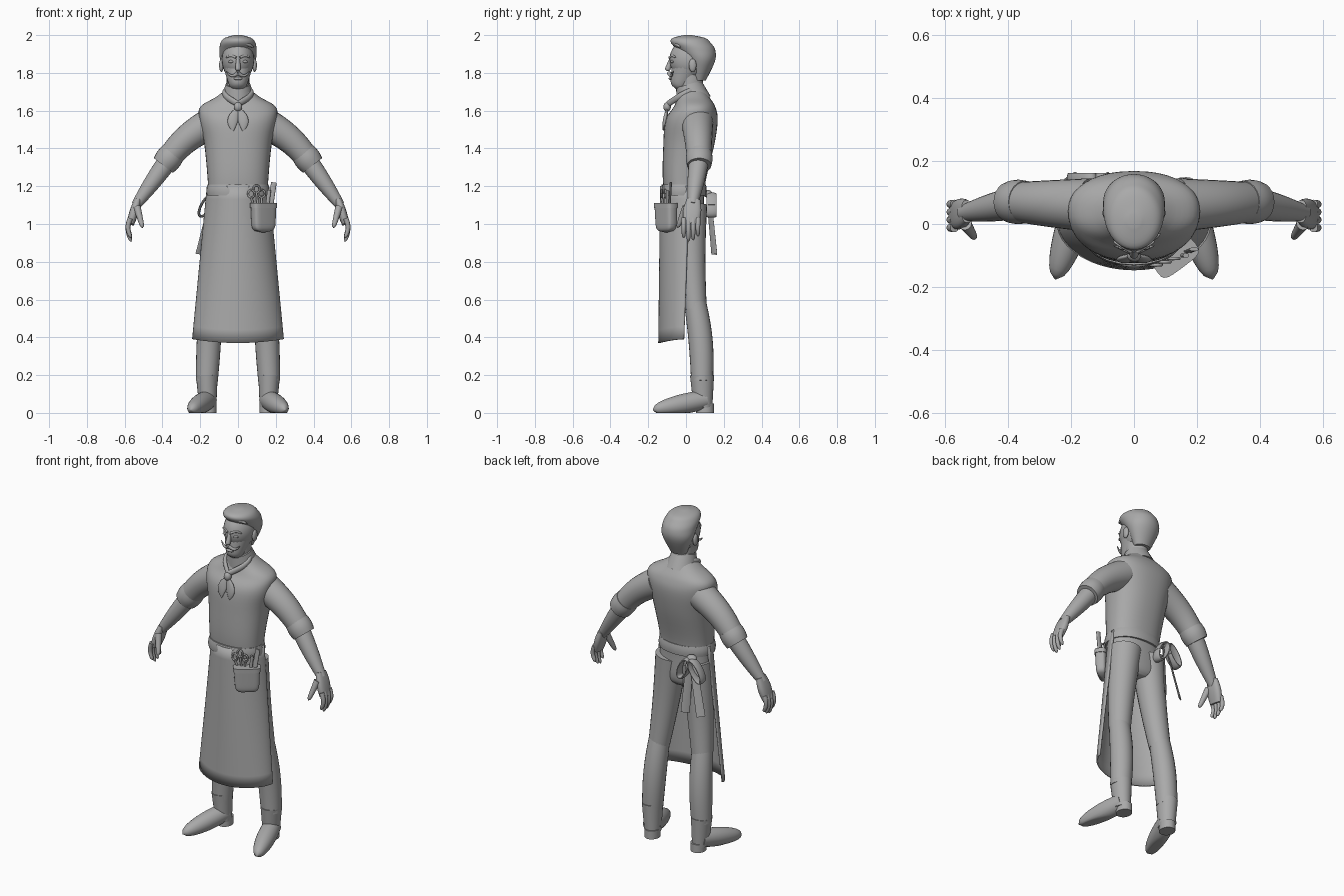
import bpy, bmesh, math
from mathutils import Vector

cube = bpy.data.objects.get("Cube")
if cube:
    bpy.data.objects.remove(cube)

SIDEWAYS, DEPTH, UP = Vector((1, 0, 0)), Vector((0, 1, 0)), Vector((0, 0, 1))
DIAGONAL = Vector((-.6, .8, 0))

grey = bpy.data.materials.new("plain_grey")
grey.use_nodes = True
grey.diffuse_color = (.4, .4, .4, 1)
grey.node_tree.nodes["Principled BSDF"].inputs["Base Color"].default_value = grey.diffuse_color


def finish(name, bm, mirror=False):
    """Turn a bmesh into a smooth grey object, optionally mirrored across the body."""
    bmesh.ops.recalc_face_normals(bm, faces=bm.faces)
    mesh = bpy.data.meshes.new(name)
    bm.to_mesh(mesh)
    bm.free()
    mesh.materials.append(grey)
    part = bpy.data.objects.new(name, mesh)
    bpy.context.collection.objects.link(part)
    bpy.ops.object.select_all(action='DESELECT')
    part.select_set(True)
    bpy.context.view_layer.objects.active = part
    bpy.ops.object.shade_smooth_by_angle(angle=math.radians(50))
    if mirror:
        part.modifiers.new("other_side", 'MIRROR').use_mirror_merge = False
    return part


def superellipse(angle, power):
    return [math.copysign(abs(f(angle)) ** (2 / power), f(angle)) for f in (math.cos, math.sin)]


def skin(name, rows, ref=DEPTH, power=2, mirror=False, sides=24, level=False):
    """Skin rows of (centre, width, depth), set across the path or level."""
    bm = bmesh.new()
    rings = []
    for i, (centre, width, depth) in enumerate(rows):
        along = UP if level else rows[min(i + 1, len(rows) - 1)][0] - rows[max(i - 1, 0)][0]
        along = along.normalized()
        v = (ref - along * ref.dot(along)).normalized()
        u = along.cross(v)
        ring = []
        for k in range(sides):
            c, s = superellipse(math.tau * k / sides, power)
            point = centre + u * width * c + v * depth * s
            point.z = max(point.z, 0)
            ring.append(bm.verts.new(point))
        rings.append(ring)
    for low, high in zip(rings, rings[1:]):
        for k in range(sides):
            n = (k + 1) % sides
            bm.faces.new((low[k], low[n], high[n], high[k]))
    bm.faces.new(rings[0])
    bm.faces.new(rings[-1])
    return finish(name, bm, mirror)


def limb(name, start, end, r_start, r_end, bend=(0, 0, 0), bulge=0, flat=1, blunt=False, steps=16, **options):
    """A tapered limb that bows along 'bend', swells by 'bulge' and may have a rounded tip."""
    start, end, bend = Vector(start), Vector(end), Vector(bend)
    rows = []
    for i in range(steps + 1):
        t = i / steps
        swell = math.sin(math.pi * t)
        radius = r_start + (r_end - r_start) * t + bulge * swell
        if blunt:
            radius *= math.sqrt(1.01 - t ** 12)
        rows.append((start.lerp(end, t) + bend * swell, radius, radius * flat))
    return skin(name, rows, **options)


def layers(name, profile, power=2, steps=5):
    """Level rings through (height, depth centre, half width, half depth), smoothly interpolated."""
    padded = [profile[0]] + profile + [profile[-1]]
    rows = []
    for i in range(len(profile) - 1):
        for k in range(steps + (i == len(profile) - 2)):
            t = k / steps
            z, y, width, depth = [
                b + t * (c - a) / 2 + t * t * (a - 2.5 * b + 2 * c - d / 2) + t ** 3 * (d - a + 3 * (b - c)) / 2
                for a, b, c, d in zip(*padded[i:i + 4])]
            rows.append((Vector((0, y, z)), width, depth))
    return skin(name, rows, power=power, sides=40, level=True)


def loop(name, centre, width, height, lean, radius, flat):
    """A closed upright loop seen from the front, leaning sideways."""
    rows = []
    for k in range(25):
        angle = math.tau * k / 24
        offset = SIDEWAYS * (width * math.cos(angle) + lean * math.sin(angle)) + UP * height * math.sin(angle)
        rows.append((Vector(centre) + offset, radius, radius * flat))
    return skin(name, rows, sides=10)


def ball(name, centre, size, mirror=False):
    bm = bmesh.new()
    bmesh.ops.create_uvsphere(bm, u_segments=24, v_segments=14, radius=1)
    bmesh.ops.scale(bm, vec=size, verts=bm.verts)
    bmesh.ops.translate(bm, vec=centre, verts=bm.verts)
    return finish(name, bm, mirror)


# Torso and neck
layers("torso", [(.95, .02, .06, .05), (1, .01, .15, .085), (1.2, -.01, .158, .11), (1.42, .015, .178, .135),
                 (1.55, .03, .205, .138), (1.62, .045, .2, .11), (1.67, .04, .12, .085), (1.71, .03, .065, .065)],
       power=2.3)
limb("neck", (0, .03, 1.65), (0, .02, 1.8), .06, .06, flat=1.1)

# Head, face and hair
ball("skull", (0, .025, 1.87), (.086, .113, .11))
limb("jaw", (0, .01, 1.84), (0, -.045, 1.71), .08, .04, flat=1.1, blunt=True)
limb("nose", (0, -.08, 1.87), (0, -.1, 1.81), .01, .016, blunt=True)
ball("lower_lip", (0, -.08, 1.77), (.025, .012, .008))
ball("ears", (.088, .035, 1.84), (.012, .02, .035), mirror=True)
ball("eyes", (.035, -.072, 1.86), (.016, .01, .008), mirror=True)
limb("eyebrows", (.01, -.087, 1.88), (.065, -.055, 1.88), .007, .005, bend=(0, 0, .01), blunt=True, mirror=True)
limb("moustache", (0, -.09, 1.8), (.065, -.068, 1.81), .011, .003, bend=(0, 0, -.02), blunt=True, mirror=True)
layers("hair", [(1.76, .07, .05, .035), (1.86, .078, .092, .075), (1.92, .055, .098, .1), (1.96, .025, .092, .105),
                (1.985, .015, .07, .085), (2, .01, .02, .02)])
limb("hair_front_lock", (-.07, -.02, 1.965), (.085, -.03, 1.935), .012, .008, bend=(0, -.035, .015), blunt=True)

# Collar and tied kerchief
limb("shirt_collar", (0, .04, 1.65), (0, .015, 1.74), .09, .066, flat=1.05)
limb("kerchief_band", (0, .09, 1.72), (0, -.095, 1.635), .011, .011, bend=(.073, 0, .015), flat=1.5, ref=UP,
     mirror=True)
limb("kerchief_tails", (0, -.1, 1.61), (.025, -.122, 1.49), .01, .005, bend=(.015, 0, 0), bulge=.02, flat=.4,
     blunt=True, mirror=True)
ball("kerchief_knot", (0, -.1, 1.62), (.022, .02, .025))

# Arms
limb("sleeves", (.14, .06, 1.535), (.38, .07, 1.33), .085, .062, bend=(.015, 0, .014), mirror=True)
limb("sleeve_cuffs", (.345, .07, 1.375), (.395, .07, 1.31), .067, .064, bulge=.005, mirror=True)
limb("forearms", (.36, .07, 1.35), (.54, .035, 1.1), .053, .026, bulge=.005, mirror=True)

# Hands
limb("palms", (.53, .04, 1.13), (.57, .025, 1), .018, .02, bulge=.005, flat=2, power=2.5, mirror=True)
for i, finger in enumerate(("index", "middle", "ring", "little")):
    y = .025 * i - .012
    tip = .9 + .02 * abs(i - 1.3)
    limb(finger + "_fingers", (.57, y, 1.03), (.565, y, tip), .014, .01, bend=(.015, 0, 0), blunt=True, mirror=True)
limb("thumbs", (.535, 0, 1.09), (.505, -.045, .98), .02, .011, blunt=True, mirror=True)

# Trouser legs
limb("thighs", (.08, .02, 1.1), (.145, .05, .55), .092, .06, bend=(0, -.008, 0), mirror=True)
limb("calves", (.143, .045, .6), (.165, .085, .17), .058, .058, bend=(0, .012, 0), bulge=.006, mirror=True)

# Boots
limb("boot_shafts", (.165, .085, .2), (.16, .09, .03), .058, .045, flat=1.1, mirror=True)
limb("boot_feet", (.16, .1, .07), (.25, -.175, .016), .05, .028, bulge=.012, ref=UP, blunt=True, mirror=True)
limb("boot_heels", (.155, .1, 0), (.155, .1, .05), .042, .042, flat=1.15, mirror=True)

# Apron skirt, open behind
bm = bmesh.new()
grid = []
for i in range(13):
    t = i / 12
    half, front, back = .238 - .078 * t, -.142 + .01 * t, -.01 + .03 * t
    row = []
    for k in range(33):
        angle = math.pi * k / 32
        x, arc = half * math.cos(angle), math.sin(angle) ** 1.15
        hem = .02 * (1 - t) * math.cos(angle) ** 2
        row.append(bm.verts.new((x, back + (front - back) * arc, .37 + .83 * t + hem)))
    grid.append(row)
for low, high in zip(grid, grid[1:]):
    for k in range(32):
        bm.faces.new((low[k], low[k + 1], high[k + 1], high[k]))
apron = finish("apron_skirt", bm)
cloth = apron.modifiers.new("cloth_thickness", 'SOLIDIFY')
cloth.thickness, cloth.offset = .01, 0

# Waistband and the bow tied behind
limb("waistband", (0, -.012, 1.15), (0, -.012, 1.21), .165, .161, bulge=.004, flat=.73, power=2.2)
ball("bow_knot", (-.12, .115, 1.16), (.03, .025, .02))
loop("bow_outer_loop", (-.165, .135, 1.1), .03, .06, .03, .007, 4)
loop("bow_inner_loop", (-.085, .135, 1.1), .03, .06, -.02, .007, 4)
limb("bow_outer_tail", (-.13, .12, 1.15), (-.205, .15, .84), .02, .025, flat=.2, ref=DIAGONAL)
limb("bow_inner_tail", (-.11, .12, 1.15), (-.1, .15, .84), .02, .025, flat=.2, ref=DIAGONAL)

# Tool pouch
limb("tool_pouch", (.135, -.108, 1.1), (.135, -.105, .955), .072, .066, flat=.45, power=4, ref=DIAGONAL * -1,
     blunt=True)
limb("pouch_rim", (.135, -.108, 1.085), (.135, -.108, 1.11), .076, .076, flat=.47, power=4, ref=DIAGONAL, steps=2)

# Scissors, comb and razor in the pouch
for i in range(3):
    x, y, z = .07 + .028 * i, -.13 + .01 * i, 1.16 + .025 * (i % 2)
    loop(f"scissor_handle_{i + 1}", (x, y, z), .017, .02, 0, .005, 1)
    limb(f"scissor_shank_{i + 1}", (x, y, z - .02), (.1 + .01 * i, -.11, 1.05), .006, .006, steps=2)
limb("comb", (.165, -.09, 1.05), (.19, -.08, 1.22), .015, .015, flat=.4, steps=2)
limb("razor", (.15, -.1, 1.05), (.165, -.1, 1.18), .01, .01, flat=.7, steps=2)
